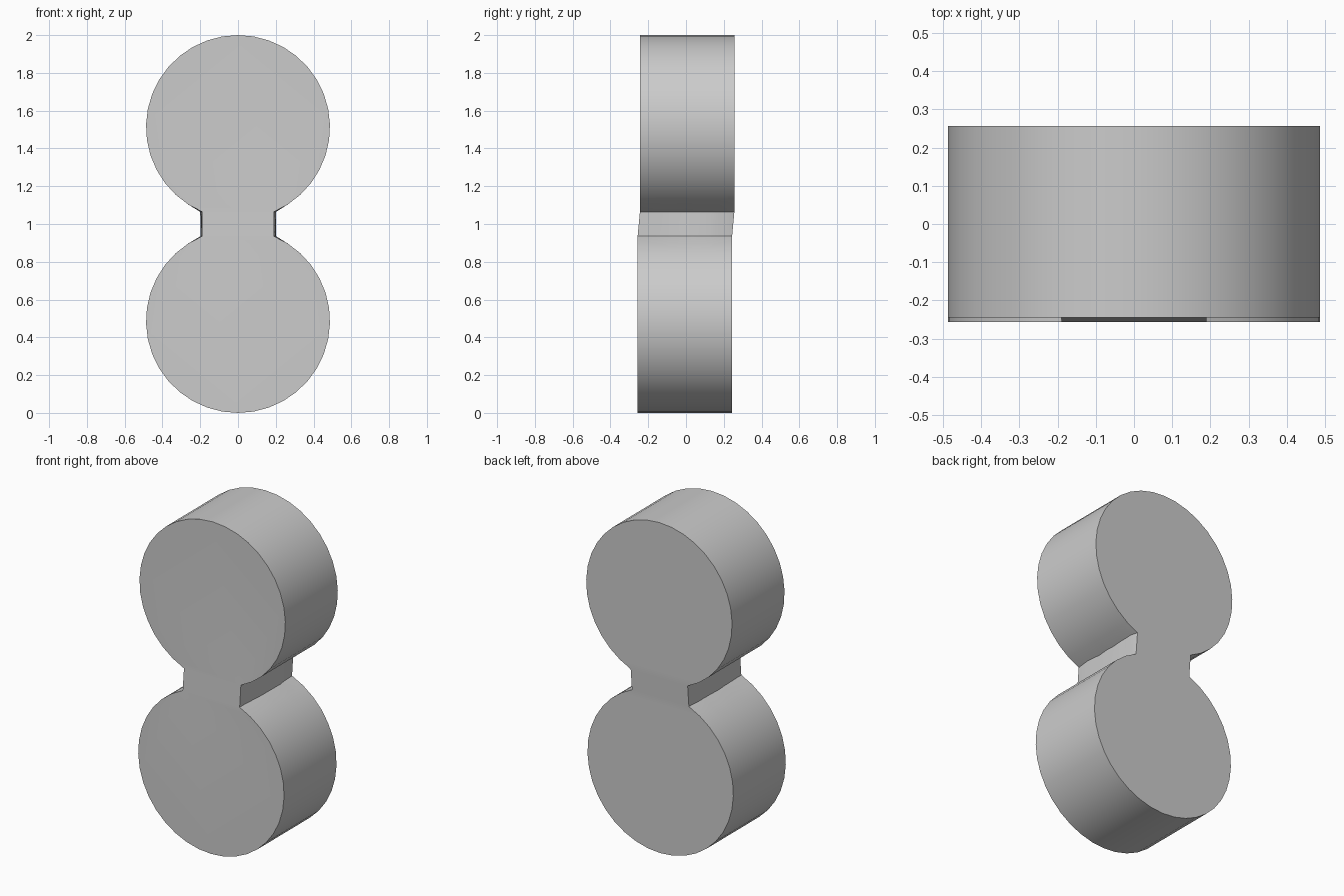
import bpy, bmesh, math, random

if "Cube" in bpy.data.objects:
    bpy.data.objects.remove(bpy.data.objects["Cube"])

random.seed(4)
R, NECK, SEG = 0.487, 0.19, 32
A = math.asin(NECK / R)          # half angle hidden by the neck
STATIONS = [-0.25, -0.17, -0.08, -0.01, 0.05, 0.12, 0.17, 0.21, 0.25]

grey = bpy.data.materials.new("light grey")
grey.diffuse_color = (0.6, 0.6, 0.6, 1)
grey.use_nodes = True
grey.node_tree.nodes["Principled BSDF"].inputs["Base Color"].default_value = grey.diffuse_color


def arc(lower):
    """Disc outline, starting and ending at the neck corners."""
    pts = []
    for i in range(SEG + 1):
        t = A + (2 * math.pi - 2 * A) * i / SEG
        x, z = R * math.sin(t), R * math.cos(t)
        pts.append((x, R + z) if lower else (-x, 2 - R - z))
    return pts


low, up = arc(True), arc(False)
outline = low + up               # right neck -> round bottom -> left neck -> round top
n, half = len(outline), SEG + 1
corners = {0, half - 1, half, n - 1}

bm = bmesh.new()
rings = []
for k, y in enumerate(STATIONS):
    ring = []
    inner = 0 < k < len(STATIONS) - 1
    for i, (x, z) in enumerate(outline):
        shift = -0.006 if i < half else 0.006   # discs are slightly offset in depth
        # rough, hand-cut neck sides
        if i in corners and inner:
            x += math.copysign(random.uniform(-0.004, 0.012), x)
            y2 = y + random.uniform(-0.012, 0.012)
        else:
            y2 = y
        ring.append(bm.verts.new((x, y2 + shift, z)))
    rings.append(ring)

# round walls and neck sides
for a, b in zip(rings, rings[1:]):
    for i in range(n):
        j = (i + 1) % n
        f = bm.faces.new((a[i], a[j], b[j], b[i]))
        f.smooth = not (i in corners and j in corners)

# flat disc faces and sloping neck faces, front and back
for ring in (rings[0], rings[-1]):
    bm.faces.new(ring[:half])
    bm.faces.new(ring[half:])
    bm.faces.new((ring[0], ring[half - 1], ring[half], ring[n - 1]))

bmesh.ops.recalc_face_normals(bm, faces=bm.faces)
mesh = bpy.data.meshes.new("joined_discs")
bm.to_mesh(mesh)
bm.free()
mesh.materials.append(grey)
obj = bpy.data.objects.new("joined_discs", mesh)
bpy.context.collection.objects.link(obj)
bpy.context.view_layer.objects.active = obj
obj.select_set(True)
bpy.ops.object.shade_smooth_by_angle(angle=math.radians(20))
